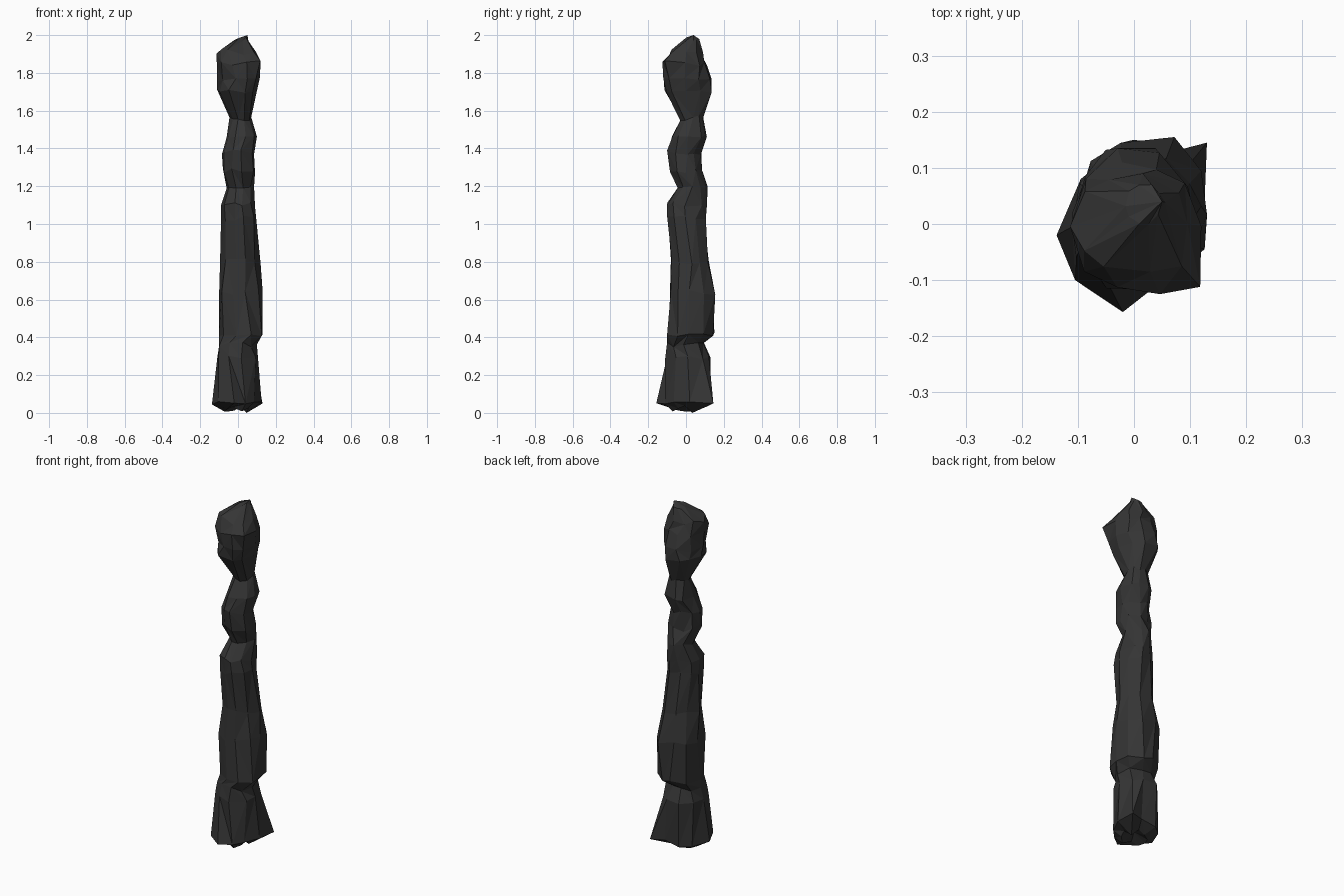
import bpy, bmesh, math, random

if "Cube" in bpy.data.objects:
    bpy.data.objects.remove(bpy.data.objects["Cube"])

random.seed(7)
SIDES = 10

# Foot outline (x, y), starting at the right and going anticlockwise
foot = [(.125, .02), (.13, .145), (.05, .12), (-.04, .125), (-.095, .08),
        (-.138, -.02), (-.105, -.10), (-.02, -.157), (.04, -.11), (.085, -.065)]

# Height, left, right, front, back extents of the trunk
levels = [(.29, -.11, .105, -.11, .13), (.36, -.10, .10, -.10, .095),
          (.42, -.10, .13, -.10, .15), (.64, -.10, .13, -.085, .155),
          (.80, -.095, .12, -.08, .12), (1.03, -.09, .095, -.10, .105),
          (1.10, -.09, .09, -.10, .11), (1.19, -.06, .085, -.045, .115),
          (1.28, -.08, .09, -.085, .085), (1.38, -.085, .085, -.10, .08),
          (1.47, -.06, .10, -.075, .11), (1.56, -.045, .07, -.03, .09),
          (1.71, -.11, .10, -.115, .135), (1.76, -.11, .115, -.12, .135),
          (1.85, -.112, .12, -.125, .11), (1.91, -.114, .095, -.085, .09)]


def fit(vals, lo, hi):
    a, b = min(vals), max(vals)
    return [lo + (v - a) / (b - a) * (hi - lo) for v in vals]


def ragged_ring(z, x0, x1, y0, y1, dz):
    xs, ys = [], []
    for i in range(SIDES):
        a = (i + random.uniform(-.22, .22)) * math.tau / SIDES
        r = random.uniform(.9, 1.08)
        xs.append(r * math.cos(a))
        ys.append(r * math.sin(a))
    return [(x, y, z + random.uniform(-dz, dz))
            for x, y in zip(fit(xs, x0, x1), fit(ys, y0, y1))]


bm = bmesh.new()
rings = [ragged_ring(.02, -.07, .06, -.07, .06, .018)]
rings.append([(x, y, .05 + random.uniform(-.012, .02)) for x, y in foot])
for lv in levels:
    rings.append(ragged_ring(*lv, .015))
rings.append(ragged_ring(1.98, -.015, .055, .0, .07, .01))

# Head juts out at the front right corner
for k, (x, y) in zip((-4, -3, -2), ((.095, -.09), (.118, -.112), (.085, -.075))):
    rings[k][9] = (x, y, rings[k][9][2])
rings = [[bm.verts.new(p) for p in ring] for ring in rings]

# Irregularly split facets between rings
for lo, hi in zip(rings, rings[1:]):
    for i in range(SIDES):
        j = (i + 1) % SIDES
        if random.random() < .5:
            bm.faces.new((lo[i], lo[j], hi[j]))
            bm.faces.new((lo[i], hi[j], hi[i]))
        else:
            bm.faces.new((lo[i], lo[j], hi[i]))
            bm.faces.new((lo[j], hi[j], hi[i]))

# Hollow underside cap and off-centre peak
base = bm.verts.new((0, 0, .05))
peak = bm.verts.new((.05, .04, 2.0))
for i in range(SIDES):
    j = (i + 1) % SIDES
    bm.faces.new((base, rings[0][j], rings[0][i]))
    bm.faces.new((peak, rings[-1][i], rings[-1][j]))
lowest = min(bm.verts, key=lambda v: v.co.z)
lowest.co.z = 0
bmesh.ops.recalc_face_normals(bm, faces=bm.faces)

mesh = bpy.data.meshes.new("rock_pillar")
bm.to_mesh(mesh)
bm.free()
pillar = bpy.data.objects.new("rock_pillar", mesh)
bpy.context.collection.objects.link(pillar)
mat = bpy.data.materials.new("dark_stone")
mat.diffuse_color = (.035, .035, .035, 1)
mat.use_nodes = True
mat.node_tree.nodes["Principled BSDF"].inputs["Base Color"].default_value = mat.diffuse_color
mesh.materials.append(mat)
